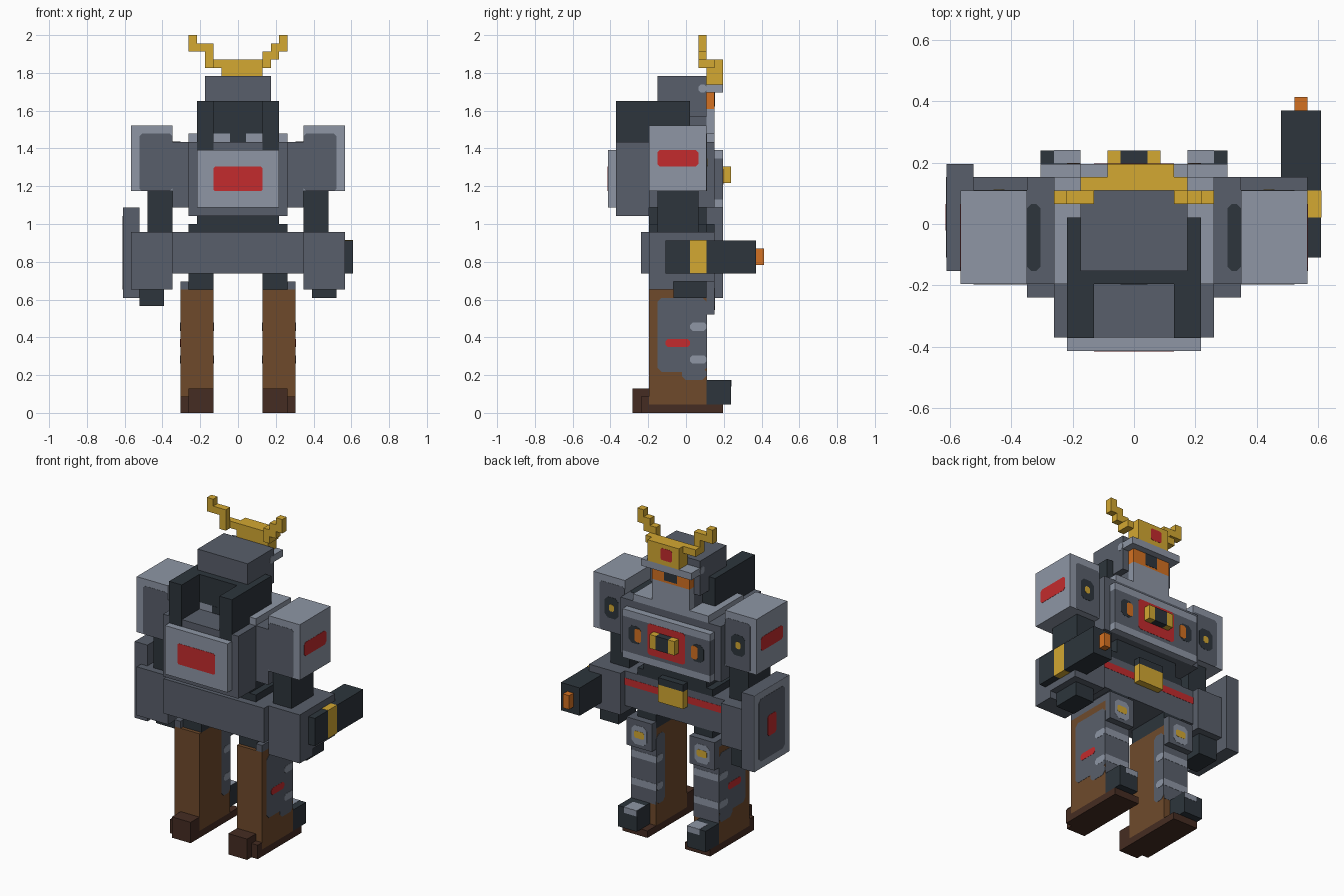
import bpy, bmesh
from mathutils import Vector

default = bpy.data.objects.get("Cube")
if default:
    bpy.data.objects.remove(default, do_unlink=True)

U = 2 / 46  # one building block


def make_material(name, rgb):
    linear = [((c / 255 + 0.055) / 1.055) ** 2.4 for c in rgb] + [1]
    m = bpy.data.materials.new(name)
    m.use_nodes = True
    m.diffuse_color = linear
    m.node_tree.nodes["Principled BSDF"].inputs["Base Color"].default_value = linear
    return m


light = make_material("light_grey", (142, 150, 165))
grey = make_material("steel_grey", (89, 95, 107))
dark = make_material("dark_slate", (45, 53, 60))
brown = make_material("brown", (111, 74, 43))
sole_brown = make_material("dark_brown", (69, 44, 34))
gold = make_material("gold", (211, 168, 50))
red = make_material("red", (195, 43, 45))
orange = make_material("orange", (212, 113, 34))


def box(name, mat, x, y, z, cut_axis=None, cut=0.5):
    """Block between ranges in units; corners along cut_axis may be clipped."""
    lo, hi = Vector((x[0], y[0], z[0])) * U, Vector((x[1], y[1], z[1])) * U
    bm = bmesh.new()
    bmesh.ops.create_cube(bm, size=1)
    for v in bm.verts:
        v.co = [(lo[i] + hi[i]) / 2 + v.co[i] * (hi[i] - lo[i]) for i in range(3)]
    if cut_axis is not None:
        along = [e for e in bm.edges
                 if abs((e.verts[0].co - e.verts[1].co).normalized()[cut_axis]) > 0.9]
        bmesh.ops.bevel(bm, geom=along, offset=cut * U, segments=1, affect='EDGES')
    mesh = bpy.data.meshes.new(name)
    bm.to_mesh(mesh)
    bm.free()
    mesh.materials.append(mat)
    obj = bpy.data.objects.new(name, mesh)
    bpy.context.collection.objects.link(obj)


def pair(name, mat, x, y, z, *cut):
    box("left_" + name, mat, x, y, z, *cut)
    box("right_" + name, mat, (-x[1], -x[0]), y, z, *cut)


def layer(at, level=1):
    """Thin range of a painted plate on a surface; negative levels face back."""
    ends = (at - 0.05 * level / abs(level), at + 0.03 * level)
    return min(ends), max(ends)


# Feet
pair("heel", sole_brown, (3, 6), (-6.5, -4.5), (0, 3))
pair("heel_side", sole_brown, (6, 7), (-5.5, -4.5), (0, 2))
pair("sole", sole_brown, (3, 7), (-4.5, 4.5), (0, 1))
pair("toe", dark, (4, 7), (2.5, 5.5), (1, 4))
pair("toe_cap", light, (4, 6), (3.5, 5.5), layer(4))
pair("toe_cap_front", light, (4, 6), layer(5.5), (3.2, 4))

# Legs with painted armour
pair("leg", brown, (3, 7), (-4.5, 2.5), (1, 15))
pair("leg_outer_armour", grey, layer(7), (-3.5, 2.5), (5, 14), 0)
pair("leg_outer_armour_low", grey, layer(7), (-0.5, 2.5), (4, 5.5), 0)
pair("leg_inner_armour", grey, layer(3, -1), (0.5, 2.5), (4, 14), 0)
pair("shin_front", grey, (3, 7), layer(2.5), (4, 15))
pair("leg_mark", red, layer(7, 2), (-2.5, 0.5), (8, 9), 0, 0.3)
for z in (6, 10):
    pair("shin_band", light, (3, 7), layer(2.5, 2), (z, z + 1))
    pair("shin_band_outer", light, layer(7, 2), (0.5, 2.5), (z, z + 1), 0, 0.3)
    pair("shin_band_inner", light, layer(3, -2), (1, 2.5), (z, z + 1), 0, 0.3)
pair("knee", grey, (3, 7), (2.5, 3.5), (12, 16))
pair("knee_panel", light, (3.8, 6.2), layer(3.5), (12.5, 15.2), 1)
pair("knee_badge", gold, (4.2, 5.8), layer(3.5, 2), (13.4, 14.4), 1, 0.2)
pair("thigh_plate", grey, (6, 7), (-4.5, 2.5), (15, 16))
pair("hip", dark, (3, 6), (-4, 2.5), (15, 17))

# Belt and waist
box("belt", grey, (-8, 8), (-5.5, 2.5), (17, 22))
pair("belt_stripe", red, (2, 8), layer(2.5), (20, 21))
box("buckle", gold, (-2, 2), (2.5, 3.5), (19.5, 22))
box("buckle_top", dark, (-2, 2), (2.5, 3.5), (22, 23))
box("waist_base", dark, (-6, 6), (-4.5, 2.5), (22, 23))
box("waist", dark, (-5, 5), (-4.5, 2.5), (23, 25))

# Torso
box("torso", grey, (-8, 8), (-4.5, 3.5), (25, 33))
box("collar", light, (-6, 6), (-4.5, 3.5), (33, 34))
box("collar_notch", dark, (-1, 1), layer(-4.5, -1), (33, 34))
pair("torso_slot", dark, (7, 8), (-3.5, 1.5), layer(33), 2, 0.3)
box("chest_plate", grey, (-7, 7), (3.5, 4.5), (26, 31))
box("chest_top_rim", light, (-7, 7), (3.5, 4.5), (31, 32))
box("chest_bottom_rim", light, (-7, 7), (3.5, 4.5), (25, 26))
box("chest_emblem", red, (-3, 3), layer(4.5), (26.5, 31), 1, 0.3)
box("chest_core", dark, (-1, 1), (4.5, 5.5), (28, 30))
pair("chest_clasp", gold, (1, 2), (4.5, 5.5), (28, 30))
pair("chest_lamp_socket", dark, (4, 6), layer(4.5), (27.5, 30), 1)
pair("chest_lamp", orange, (4, 5), layer(4.5, 2), (27.8, 29.7), 1, 0.2)

# Backpack with tall vents
box("backpack", grey, (-6, 6), (-8.5, -4.5), (24, 33))
box("backpack_plate", light, (-5, 5), (-9.5, -8.5), (25, 32))
box("backpack_mark", red, (-3, 3), layer(-9.5, -1), (27, 30), 1, 0.2)
pair("vent", dark, (3, 5), (-8.53, 0.5), (32, 38))
box("vent_bridge", dark, (-3, 3), (-4.5, -3.5), (34, 38))

# Head
box("neck", grey, (-3, 3), (-3.5, 2.5), (34, 36))
box("helmet", grey, (-4, 4), (-3.5, 2.5), (36, 41))
box("face", light, (-3, 3), (2.5, 3.5), (34, 37))
box("visor", orange, (-3, 3), (2.5, 3.5), (37, 39))
box("visor_bridge", dark, (-1, 1), layer(3.5), (37.3, 39))
box("brim", light, (-4, 4), (2.5, 4.5), (39, 40))
pair("brim_side", light, layer(4), (1.5, 2.5), (39, 40), 0, 0.3)

# Crest and horns
box("crest", gold, (-2, 3), (3.5, 4.5), (40, 43))
box("crest_jewel", red, (-0.9, 0.9), layer(4.5), (40.7, 42.4), 1, 0.2)
box("crest_back", gold, (-2, 3), (2.5, 3.5), (40, 42))
box("crest_bar", gold, (-4, 4), (2.5, 3.5), (42, 43))
box("right_horn_root", gold, (-4, -3), (1.5, 2.5), (42, 45))
box("right_horn_arm", gold, (-6, -4), (1.5, 2.5), (44, 45))
box("right_horn_tip", gold, (-6, -5), (1.5, 2.5), (45, 46))
box("left_horn_root", gold, (3, 4), (1.5, 2.5), (42, 44))
box("left_horn_arm", gold, (4, 5), (1.5, 2.5), (43, 44))
box("left_horn_step", gold, (4, 6), (1.5, 2.5), (44, 45))
box("left_horn_tip", gold, (5, 6), (1.5, 2.5), (45, 46))

# Shoulders and upper arms
pair("shoulder", light, (8, 13), (-4.5, 2.5), (27, 35))
pair("shoulder_mark", red, layer(13), (-3.5, 1.5), (30, 32), 0, 0.3)
pair("shoulder_rear_panel", grey, (8, 12), layer(-4.5, -1), (27, 34), 1, 0.3)
pair("shoulder_front_panel", grey, (8, 12), layer(2.5), (27, 34), 1, 0.3)
pair("shoulder_socket", dark, (9, 11.2), layer(2.5, 2), (29, 32), 1)
pair("shoulder_stud", gold, (9.7, 10.5), layer(2.5, 3), (30, 31), 1, 0.2)
pair("upper_arm", dark, (8, 11), (-3.5, 1.5), (22, 27))

# Forearms and hands
pair("forearm", grey, (8, 13), (-3.5, 3.5), (16, 22))
pair("forearm_rear", grey, (8, 13), (-4.5, -1.5), (15, 22))
box("left_hand", dark, (9, 12), (-1.5, 2.5), (14, 16))
box("right_hand", dark, (-12, -9), (-1.5, 2.5), (13, 16))

# Arm cannon
box("cannon", dark, (11, 14), (-2.5, 8.5), (17, 21))
box("cannon_band", gold, (12.5, 14.03), (0.5, 2.5), (16.97, 21.03))
box("cannon_muzzle", orange, (12, 13), (8.5, 9.5), (18, 20))

# Shield
box("shield", grey, (-14, -12), (-3.5, 4.5), (14, 25))
box("shield_rim", light, layer(-14, -1), (-3.5, 4.5), (14, 25))
box("shield_panel", grey, layer(-14, -2), (-2.5, 3.5), (15, 24), 0)
box("shield_mark", red, layer(-14, -3), (-0.5, 1.5), (18, 21), 0, 0.3)
